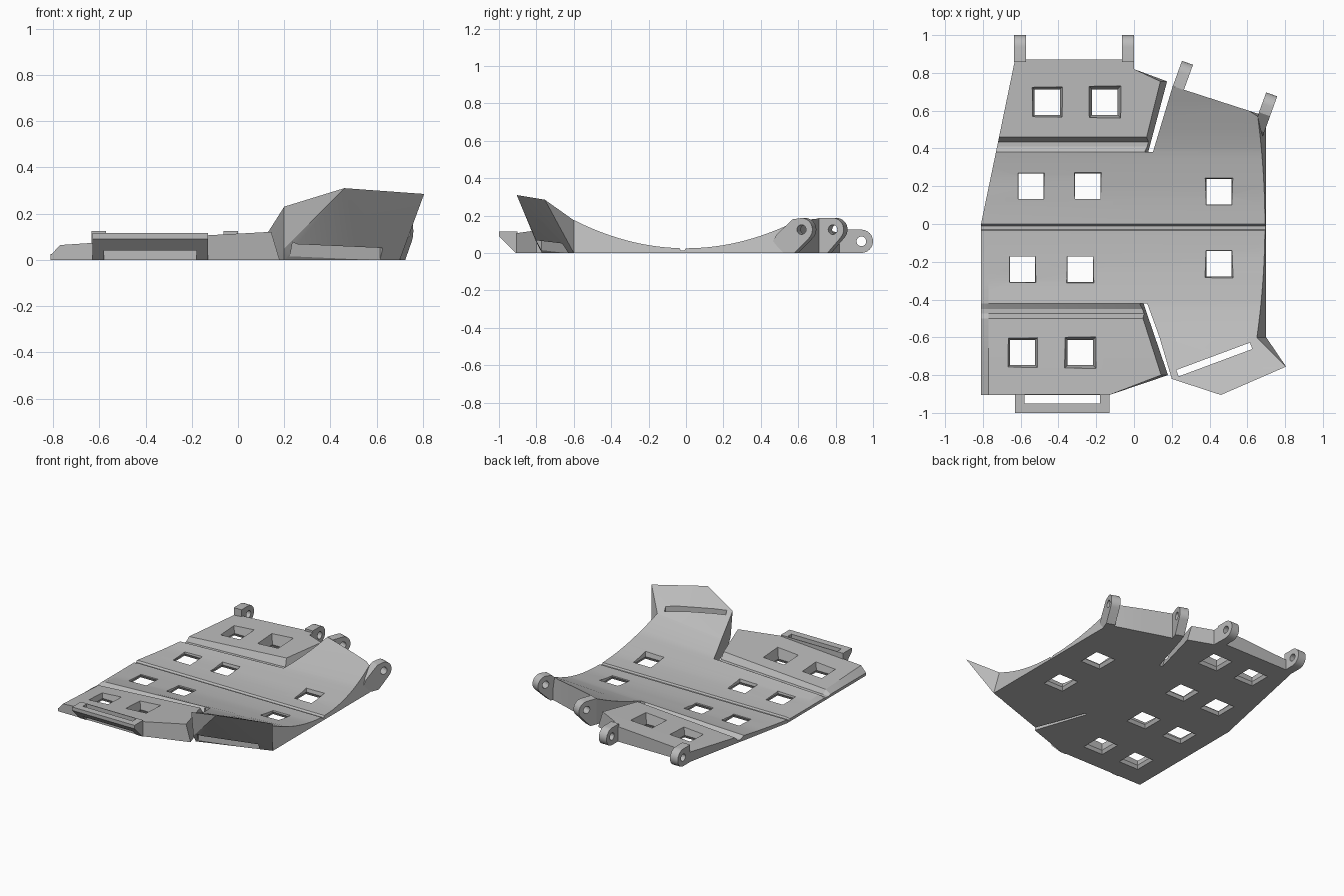
import bpy, bmesh, math
from mathutils import Matrix, Vector

if "Cube" in bpy.data.objects:
    bpy.data.objects.remove(bpy.data.objects["Cube"])

grey = bpy.data.materials.new("plain grey")
grey.diffuse_color = (0.5, 0.5, 0.5, 1)
grey.use_nodes = True
grey.node_tree.nodes["Principled BSDF"].inputs["Base Color"].default_value = grey.diffuse_color


def add(name, bm):
    bmesh.ops.recalc_face_normals(bm, faces=bm.faces)
    me = bpy.data.meshes.new(name)
    bm.to_mesh(me)
    bm.free()
    ob = bpy.data.objects.new(name, me)
    bpy.context.collection.objects.link(ob)
    me.materials.append(grey)
    return ob


def lerp_table(s, pts):
    for (a, va), (b, vb) in zip(pts, pts[1:]):
        if s <= b:
            return va + (vb - va) * max(0, s - a) / (b - a)
    return pts[-1][1]


def slab(name, outline, top, ycuts):
    """Flat-bottomed plate whose top vertices follow top(x, y)."""
    bm = bmesh.new()
    bm.faces.new([bm.verts.new((x, y, 0)) for x, y in outline])
    cuts = [((0, y, 0), (0, 1, 0)) for y in ycuts]
    cuts += [((-0.77, 0, 0), (1, 0, 0))]
    for co, no in cuts:
        bmesh.ops.bisect_plane(bm, geom=bm.verts[:] + bm.edges[:] + bm.faces[:],
                               dist=1e-5, plane_co=co, plane_no=no)
    ext = bmesh.ops.extrude_face_region(bm, geom=bm.faces[:], use_keep_orig=True)
    for v in [g for g in ext["geom"] if isinstance(g, bmesh.types.BMVert)]:
        v.co = top(v.co.x, v.co.y)
    return add(name, bm)


def hull(name, pts):
    bm = bmesh.new()
    for p in pts:
        bm.verts.new(p)
    bmesh.ops.convex_hull(bm, input=bm.verts[:])
    return add(name, bm)


def prism(name, pts, x0, x1):
    """Convex y-z profile swept along x."""
    return hull(name, [(x, y, z) for x in (x0, x1) for y, z in pts])


# Height rules
def dish(x, y):
    return 0.025 + (0.30 + 0.24 * (x - 0.2)) * y * y


def edge_bevel(x, y, z):
    return min(z, 0.02 + 1.1 * (x + 0.81)) if y < -0.02 else z


def main_top(x, y):
    z = dish(x, y)
    z -= lerp_table(y, [(-0.035, 0), (-0.028, 0.012), (-0.01, 0.012), (0, 0)])
    z = edge_bevel(x, y, z)
    return (x - 0.28 * z if x > 0.64 else x, y, z)


def panel_top(x, y):
    s = abs(y)
    g = 0.42 if y < 0 else 0.38
    m = dish(x, g)
    p = 0.045 + 0.065 * (x + 0.76) + 0.05 * (s - 0.5)
    z = lerp_table(s, [(g, m), (g + 0.03, m - 0.02), (g + 0.055, m - 0.02), (g + 0.08, p)])
    z = edge_bevel(x, y, z)
    slot_x = 0.05 + 0.342 * (s - 0.42) if y < 0 else 0.075 + 0.2667 * (s - 0.38)
    return (x - 0.3 * z if x > slot_x - 0.004 else x, y, z)


# Main dished plate and the two side panels
steps = [i * 0.05 for i in range(-11, 15) if i != 0]
main = slab("main_plate", [(-0.81, -0.42), (0.07, -0.42), (0.135, -0.6), (0.70, -0.6),
                           (0.70, 0.57), (0.205, 0.73), (0.10, 0.38), (-0.731, 0.38),
                           (-0.81, 0)], main_top,
            steps + [-0.035, -0.028, -0.01, 0, -0.42, 0.38])
front = slab("front_panel", [(-0.81, -0.905), (-0.13, -0.905), (0.18, -0.8),
                             (0.05, -0.42), (-0.81, -0.42)], panel_top,
             [-0.45, -0.475, -0.5, -0.6, -0.7, -0.8])
back = slab("back_panel", [(-0.731, 0.38), (0.075, 0.38), (0.175, 0.755), (0, 0.82),
                           (0, 0.87), (-0.63, 0.87)], panel_top,
            [0.41, 0.435, 0.46, 0.55, 0.65, 0.755, 0.82])

# Upturned front flange
flange = hull("front_flange", [
    (0.135, -0.6, 0), (0.70, -0.6, 0), (0.2, -0.77, 0), (0.2, -0.797, 0.05),
    (0.135, -0.6, dish(0.135, -0.6)), (0.65, -0.6, 0.175),
    (0.2, -0.82, 0.23), (0.46, -0.905, 0.31), (0.805, -0.755, 0.285)])

# Front loop bar
bar = prism("front_loop_bar", [(-0.9, 0), (-0.91, 0), (-1, 0.09), (-1, 0.115), (-0.9, 0.115)],
            -0.63, -0.13)

# Cutters: hourglass windows and the two strap slots
windows = [(-0.46, 0.645), (-0.155, 0.645), (-0.545, 0.2), (-0.245, 0.2), (0.45, 0.17),
           (0.45, -0.21), (-0.59, -0.24), (-0.285, -0.24), (-0.59, -0.68), (-0.285, -0.68)]
bm = bmesh.new()
for cx, cy in windows:
    rings = [[bm.verts.new((cx + sx * h, cy + sy * h, z))
              for sx, sy in ((-1, -1), (1, -1), (1, 1), (-1, 1))]
             for z, h in ((-0.02, 0.09), (0.022, 0.067), (0.2, 0.11))]
    bm.faces.new(rings[0][::-1])
    bm.faces.new(rings[2])
    for a, b in zip(rings, rings[1:]):
        for i in range(4):
            j = (i + 1) % 4
            bm.faces.new((a[i], a[j], b[j], b[i]))
window_cutter = add("window_cutter", bm)
bar_cutter = prism("bar_slot_cutter", [(-0.95, -0.1), (-0.905, -0.1), (-0.905, 0.3), (-0.95, 0.3)],
                   -0.58, -0.18)
a, b = Vector((0.23, -0.79, 0)), Vector((0.62, -0.645, 0))
n = Vector((0.35, -0.94, 0)) * 0.018
flange_cutter = hull("flange_slot_cutter", [p + s * n + Vector((0, 0, z))
                     for p in (a, b) for s in (-1, 1) for z in (-0.1, 0.5)])


def bake(ob):
    dg = bpy.context.evaluated_depsgraph_get()
    me = bpy.data.meshes.new_from_object(ob.evaluated_get(dg))
    ob.modifiers.clear()
    ob.data = me


def cut(ob, cutter):
    m = ob.modifiers.new("cut", "BOOLEAN")
    m.operation = "DIFFERENCE"
    m.solver = "EXACT"
    m.object = cutter
    bake(ob)


for ob in (main, front, back):
    cut(ob, window_cutter)
cut(bar, bar_cutter)
cut(flange, flange_cutter)
for c in (window_cutter, bar_cutter, flange_cutter):
    bpy.data.objects.remove(c)


# Hinge lugs: rounded side profile with a pin hole
def lug(name, x, y, d, zc, r, back_pts, a0, width=0.062):
    cu = bpy.data.curves.new(name + "_profile", "CURVE")
    cu.dimensions = "2D"
    cu.fill_mode = "BOTH"
    cu.extrude = width / 2
    arc = [math.radians(a0 + (90 - a0) * i / 12) for i in range(13)]
    outer = [(r * math.cos(t), zc + r * math.sin(t)) for t in arc] + back_pts
    hole = [(0.026 * math.cos(i * math.pi / 8), zc + 0.026 * math.sin(i * math.pi / 8))
            for i in range(16)]
    for pts in (outer, hole):
        sp = cu.splines.new("POLY")
        sp.points.add(len(pts) - 1)
        for p, (u, v) in zip(sp.points, pts):
            p.co = (u, v, 0, 1)
        sp.use_cyclic_u = True
    tmp = bpy.data.objects.new(name + "_tmp", cu)
    bpy.context.collection.objects.link(tmp)
    dg = bpy.context.evaluated_depsgraph_get()
    me = bpy.data.meshes.new_from_object(tmp.evaluated_get(dg))
    bpy.data.objects.remove(tmp)
    dx, dy = d
    me.transform(Matrix(((dx, 0, dy, x), (dy, 0, -dx, y), (0, 1, 0, 0), (0, 0, 0, 1))))
    bm = bmesh.new()
    bm.from_mesh(me)
    bmesh.ops.remove_doubles(bm, verts=bm.verts, dist=1e-5)
    return add(name, bm)


low = [(-0.08, 0.125), (-0.08, 0)]
lugs = [lug("back_lug_%d" % i, x, 0.9375, (0, 1), 0.0625, 0.0625, low, -90)
        for i, x in enumerate((-0.603, -0.032))]
d = (0.34, 0.94)
lugs.append(lug("side_lug_inner", 0.262, 0.795, d, 0.125, 0.062,
                [(-0.08, 0.187), (-0.08, 0), (-0.03, 0)], -45))
lugs.append(lug("side_lug_outer", 0.708, 0.628, d, 0.125, 0.062,
                [(-0.05, 0.18), (-0.14, 0.10), (-0.165, 0.06), (-0.10, 0), (-0.04, 0)], -45))

# Smooth the dished surfaces, keep edges crisp
for ob in [main, front, back, flange, bar] + lugs:
    bpy.ops.object.select_all(action="DESELECT")
    ob.select_set(True)
    bpy.context.view_layer.objects.active = ob
    bpy.ops.object.shade_smooth_by_angle(angle=math.radians(16))
